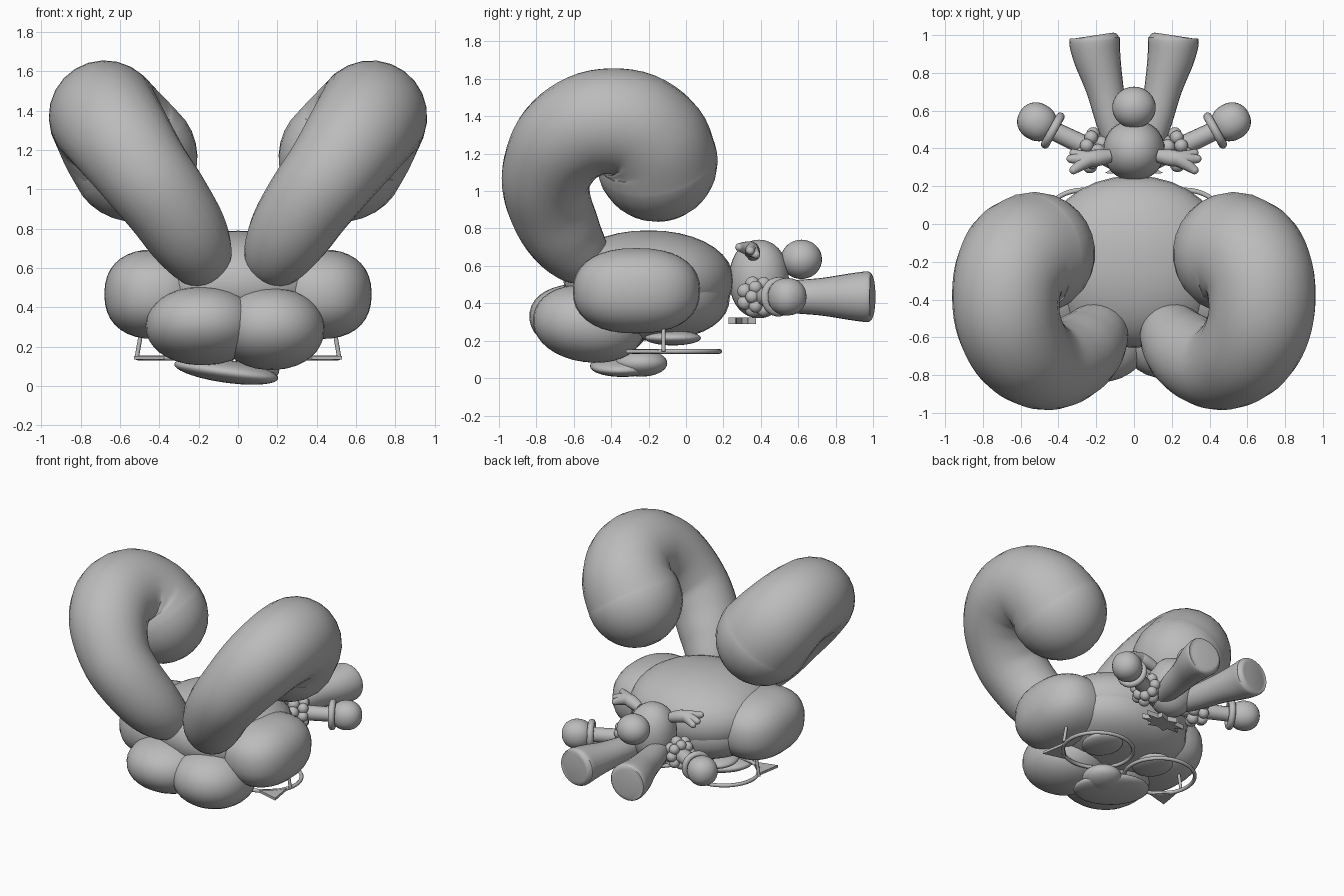
import bpy, bmesh, math
from mathutils import Vector, Matrix

cube = bpy.data.objects.get("Cube")
if cube:
    bpy.data.objects.remove(cube, do_unlink=True)

# Single flat colour
grey = bpy.data.materials.new("plain grey")
grey.use_nodes = True
grey.diffuse_color = (0.5, 0.5, 0.5, 1)
grey.node_tree.nodes["Principled BSDF"].inputs["Base Color"].default_value = (0.5, 0.5, 0.5, 1)


def finish(name, bm, angle=50):
    bmesh.ops.recalc_face_normals(bm, faces=bm.faces)
    mesh = bpy.data.meshes.new(name)
    bm.to_mesh(mesh)
    bm.free()
    mesh.materials.append(grey)
    ob = bpy.data.objects.new(name, mesh)
    bpy.context.collection.objects.link(ob)
    bpy.ops.object.select_all(action='DESELECT')
    ob.select_set(True)
    bpy.context.view_layer.objects.active = ob
    bpy.ops.object.shade_smooth_by_angle(angle=math.radians(angle))
    return ob


def blob(name, loc, size, power=1.0, rot=(0, 0, 0)):
    """Ellipsoid; a power below one makes it boxier."""
    bm = bmesh.new()
    bmesh.ops.create_uvsphere(bm, u_segments=32, v_segments=18, radius=1)
    for v in bm.verts:
        v.co = Vector([math.copysign(abs(c) ** power, c) * s for c, s in zip(v.co, size)])
    ob = finish(name, bm)
    ob.location = loc
    ob.rotation_euler = [math.radians(a) for a in rot]
    return ob


def sweep(name, pts, steps=6, sides=24, round_end=False, closed=False):
    """Round tube through (x, y, z, radius) points."""
    P = [Vector(p) for p in pts]
    n = len(P)
    path = []
    for i in range(n if closed else n - 1):
        if closed:
            a, b, c, d = (P[(i + k) % n] for k in (-1, 0, 1, 2))
        else:
            a, b, c, d = P[max(i - 1, 0)], P[i], P[i + 1], P[min(i + 2, n - 1)]
        for k in range(steps):
            t = k / steps
            path.append(0.5 * (2 * b + (c - a) * t + (2 * a - 5 * b + 4 * c - d) * t * t
                               + (3 * b - a - 3 * c + d) * t ** 3))
    if not closed:
        path.append(P[-1])
    if round_end:
        tip, prev = path[-1], path[-2]
        way = (tip.xyz - prev.xyz).normalized()
        for k in range(1, 8):
            a = k / 8 * math.pi / 2
            path.append(Vector((*(tip.xyz + way * tip.w * math.sin(a)), tip.w * math.cos(a))))
    bm = bmesh.new()
    rings, normal, m = [], None, len(path)
    for i, p in enumerate(path):
        if closed:
            tan = (path[(i + 1) % m].xyz - path[i - 1].xyz).normalized()
        else:
            tan = (path[min(i + 1, m - 1)].xyz - path[max(i - 1, 0)].xyz).normalized()
        normal = normal or tan.orthogonal()
        normal = (normal - tan * normal.dot(tan)).normalized()
        side = tan.cross(normal)
        rings.append([bm.verts.new(p.xyz + p.w * (normal * math.cos(a) + side * math.sin(a)))
                      for a in (math.tau * k / sides for k in range(sides))])
    for i in range(m if closed else m - 1):
        r, q = rings[i], rings[(i + 1) % m]
        for k in range(sides):
            j = (k + 1) % sides
            bm.faces.new((r[k], r[j], q[j], q[k]))
    if not closed:
        bm.faces.new(rings[0])
        bm.faces.new(rings[-1])
    return finish(name, bm)


def plate(name, outline, z, thick):
    bm = bmesh.new()
    face = bm.faces.new([bm.verts.new((x, y, z)) for x, y in outline])
    out = bmesh.ops.extrude_face_region(bm, geom=[face])
    bmesh.ops.translate(bm, vec=(0, 0, thick), verts=[g for g in out["geom"] if isinstance(g, bmesh.types.BMVert)])
    return finish(name, bm, 30)


# Head: upper shell over a slightly smaller face
blob("head_shell", (0, -0.2, 0.52), (0.5, 0.455, 0.27), 0.95)
blob("face", (0, -0.2, 0.44), (0.48, 0.435, 0.24), 0.88)

# Two-lobed forelock and drooping nose
blob("forelock_right", (-0.18, -0.52, 0.305), (0.29, 0.32, 0.195), 0.95, (-8, 0, 0))
blob("forelock_left", (0.17, -0.52, 0.29), (0.27, 0.3, 0.205), 0.95, (-8, 0, 0))
blob("nose", (-0.06, -0.31, 0.075), (0.27, 0.2, 0.058), 1, (0, 8, -12))
blob("nose_tip", (0.08, -0.24, 0.08), (0.13, 0.14, 0.072))

# Torso, tail and ruffle
blob("torso", (0, 0.39, 0.53), (0.163, 0.16, 0.21), 0.95)
blob("tail", (0, 0.617, 0.635), (0.115, 0.11, 0.105))
star = [((0.17 if k % 2 else 0.1) * math.sin(k * math.pi / 8),
         0.3 + (0.08 if k % 2 else 0.05) * math.cos(k * math.pi / 8)) for k in range(16)]
plate("ruffle", star, 0.29, 0.035)

for s, tag in ((1, "left"), (-1, "right")):
    # Long ear curling up, outward and back over
    sweep("ear_" + tag, [(s * x, y, z, r) for x, y, z, r in (
        (0.13, -0.48, 0.55, 0.06), (0.17, -0.54, 0.62, 0.15), (0.25, -0.65, 0.76, 0.205),
        (0.36, -0.73, 0.93, 0.225), (0.48, -0.745, 1.09, 0.24), (0.6, -0.66, 1.26, 0.265),
        (0.67, -0.5, 1.36, 0.28), (0.67, -0.31, 1.36, 0.29), (0.61, -0.19, 1.27, 0.31),
        (0.53, -0.155, 1.16, 0.325))], round_end=True)

    # Cheek
    blob("cheek_" + tag, (s * 0.42, -0.265, 0.467), (0.26, 0.34, 0.228), 0.86)

    # Spectacles: rim, pointed corner, temple strut, eye behind
    rim = [(s * 0.27 + 0.24 * math.cos(a), -0.055 + 0.235 * math.sin(a), 0.143, 0.013)
           for a in (math.tau * k / 16 for k in range(16))]
    sweep("rim_" + tag, rim, steps=3, sides=10, closed=True)
    plate("rim_point_" + tag, [(s * 0.5, -0.14), (s * 0.53, -0.32), (s * 0.36, -0.275)], 0.134, 0.018)
    sweep("temple_" + tag, [(s * 0.515, -0.12, 0.143, 0.011), (s * 0.49, -0.12, 0.29, 0.011)],
          steps=1, sides=10)
    blob("eye_" + tag, (s * 0.22, -0.07, 0.215), (0.13, 0.15, 0.04))

    # Arm, beaded sleeve, cuff and hand
    out = Vector((s * 0.87, 0.48, 0)).normalized()
    across, up = Vector((-out.y, out.x, 0)), Vector((0, 0, 1))
    shoulder, wrist = Vector((s * 0.08, 0.33, 0.435)), Vector((s * 0.43, 0.495, 0.435))
    sweep("arm_" + tag, [(*shoulder, 0.055), (*wrist, 0.05)], steps=2, sides=16)
    for k in range(8):
        a = math.tau * k / 8
        c = Vector((s * 0.25, 0.415, 0.435)) + 0.07 * (across * math.cos(a) + up * math.sin(a))
        blob("sleeve_bead_" + tag, c, (0.036, 0.036, 0.036))
    for k in range(7):
        a = math.tau * k / 7
        c = Vector((s * 0.2, 0.37, 0.435)) + 0.07 * (across * math.cos(a) + up * math.sin(a))
        blob("shoulder_bead_" + tag, c, (0.04, 0.04, 0.04))
    cuff = [(*(wrist + 0.083 * (across * math.cos(a) + up * math.sin(a))), 0.023)
            for a in (math.tau * k / 12 for k in range(12))]
    sweep("cuff_" + tag, cuff, steps=3, sides=12, closed=True)
    hand = wrist + out * 0.095
    blob("hand_" + tag, hand, (0.105, 0.1, 0.1), 0.93, (0, 0, s * 29))

    # Flared trouser leg
    sweep("leg_" + tag, [(s * x, y, 0.435, r) for x, y, r in (
        (0.08, 0.38, 0.06), (0.115, 0.54, 0.085), (0.155, 0.72, 0.1), (0.195, 0.88, 0.125),
        (0.208, 0.965, 0.135), (0.21, 0.99, 0.125), (0.211, 0.998, 0.1))], steps=4)

    # Little three-feathered wing
    root = (s * 0.13, 0.36, 0.66, 0.035)
    for x, y, z in ((0.32, 0.285, 0.7), (0.335, 0.345, 0.68), (0.32, 0.375, 0.66)):
        sweep("wing_feather_" + tag, [root, (s * 0.23, 0.345, 0.69, 0.042), (s * x, y, z, 0.022)],
              steps=4, sides=14, round_end=True)
